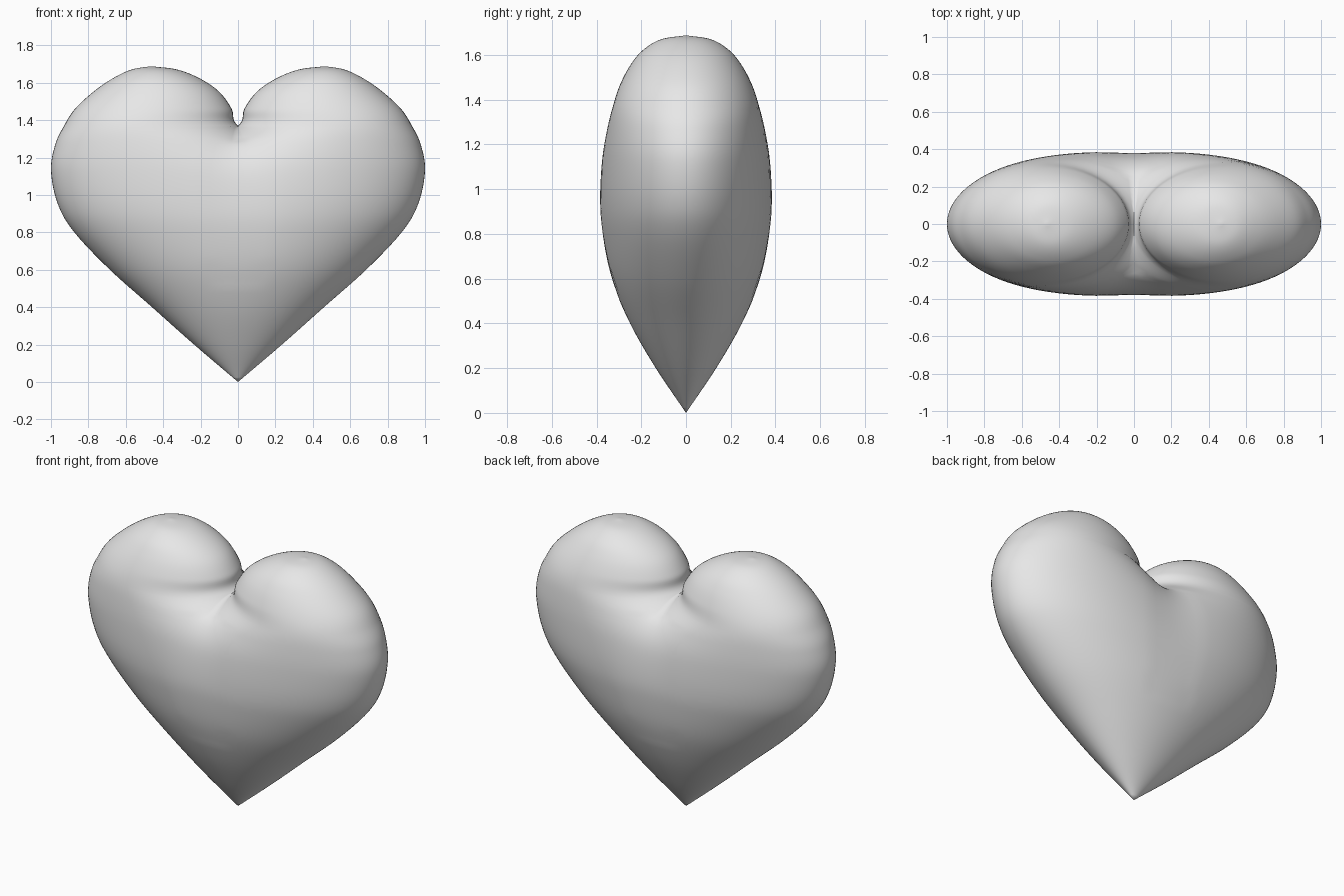
import bpy, bmesh
from math import acos, cos, sin, radians

STEPS = 8      # rings between two profile rows
ARC = 56       # segments around one ring

# Profile rows from tip to crown: height, outer half width, lobe centre, half depth
PROFILE = [
    (0, 0, 0, 0),
    (.2, .235, 0, .135),
    (.4, .46, 0, .25),
    (.6, .685, .02, .333),
    (.8, .875, .09, .374),
    (.95, .963, .17, .384),
    (1.13, 1, .27, .375),
    (1.27, .977, .39, .352),
    (1.37, .93, .465, .327),
    (1.46, .872, .453, .298),
    (1.55, .775, .437, .252),
    (1.62, .675, .437, .195),
    (1.67, .57, .447, .112),
    (1.688, .465, .465, 0),
]


def spline(rows, steps):
    """Smooth curve through the rows, hitting each of them exactly."""
    first = [2 * a - b for a, b in zip(rows[0], rows[1])]
    last = [2 * a - b for a, b in zip(rows[-1], rows[-2])]
    pts = [first, *rows, last]
    for i in range(1, len(pts) - 2):
        for k in range(steps):
            t = k / steps
            yield [b + t / 2 * (c - a + t * (2 * a - 5 * b + 4 * c - d
                                             + t * (3 * (b - c) + d - a)))
                   for a, b, c, d in zip(*pts[i - 1:i + 3])]
    yield rows[-1]


def lobe_ring(bm, side, z, outer, centre, depth):
    """Elliptical ring of one lobe, cut off where it meets the middle plane."""
    half = max(outer - centre, 0)
    end = acos(max(-1, -centre / half)) if half > 0 else acos(-1)
    ring = []
    for i in range(ARC + 1):
        a = end * (2 * i / ARC - 1)
        x = max(centre + half * cos(a), 0)
        ring.append(bm.verts.new((side * x, depth * sin(a), z)))
    return ring


def build_heart():
    bm = bmesh.new()
    # Loft both lobes and weld them along the middle
    for side in (1, -1):
        rings = [lobe_ring(bm, side, *row) for row in spline(PROFILE, STEPS)]
        for low, high in zip(rings, rings[1:]):
            for i in range(ARC):
                quad = (low[i], low[i + 1], high[i + 1], high[i])
                bm.faces.new(quad if side > 0 else quad[::-1])
    bmesh.ops.remove_doubles(bm, verts=bm.verts, dist=.0004)
    # Soften the middle valley below the notch
    valley = [v for v in bm.verts if abs(v.co.x) < .16 and .5 < v.co.z < 1.29]
    for _ in range(14):
        bmesh.ops.smooth_vert(bm, verts=valley, factor=.5, use_axis_y=True)
    bmesh.ops.recalc_face_normals(bm, faces=bm.faces)

    mesh = bpy.data.meshes.new("heart")
    bm.to_mesh(mesh)
    bm.free()
    obj = bpy.data.objects.new("heart", mesh)
    bpy.context.collection.objects.link(obj)
    return obj


def flat_material(name, colour):
    mat = bpy.data.materials.new(name)
    mat.use_nodes = True
    mat.diffuse_color = colour
    mat.node_tree.nodes["Principled BSDF"].inputs["Base Color"].default_value = colour
    return mat


cube = bpy.data.objects.get("Cube")
if cube:
    bpy.data.objects.remove(cube, do_unlink=True)

heart = build_heart()
heart.data.materials.append(flat_material("light grey", (.8, .8, .8, 1)))

# Smooth shading, with the notch kept sharp
bpy.ops.object.select_all(action="DESELECT")
heart.select_set(True)
bpy.context.view_layer.objects.active = heart
bpy.ops.object.shade_smooth_by_angle(angle=radians(60))
